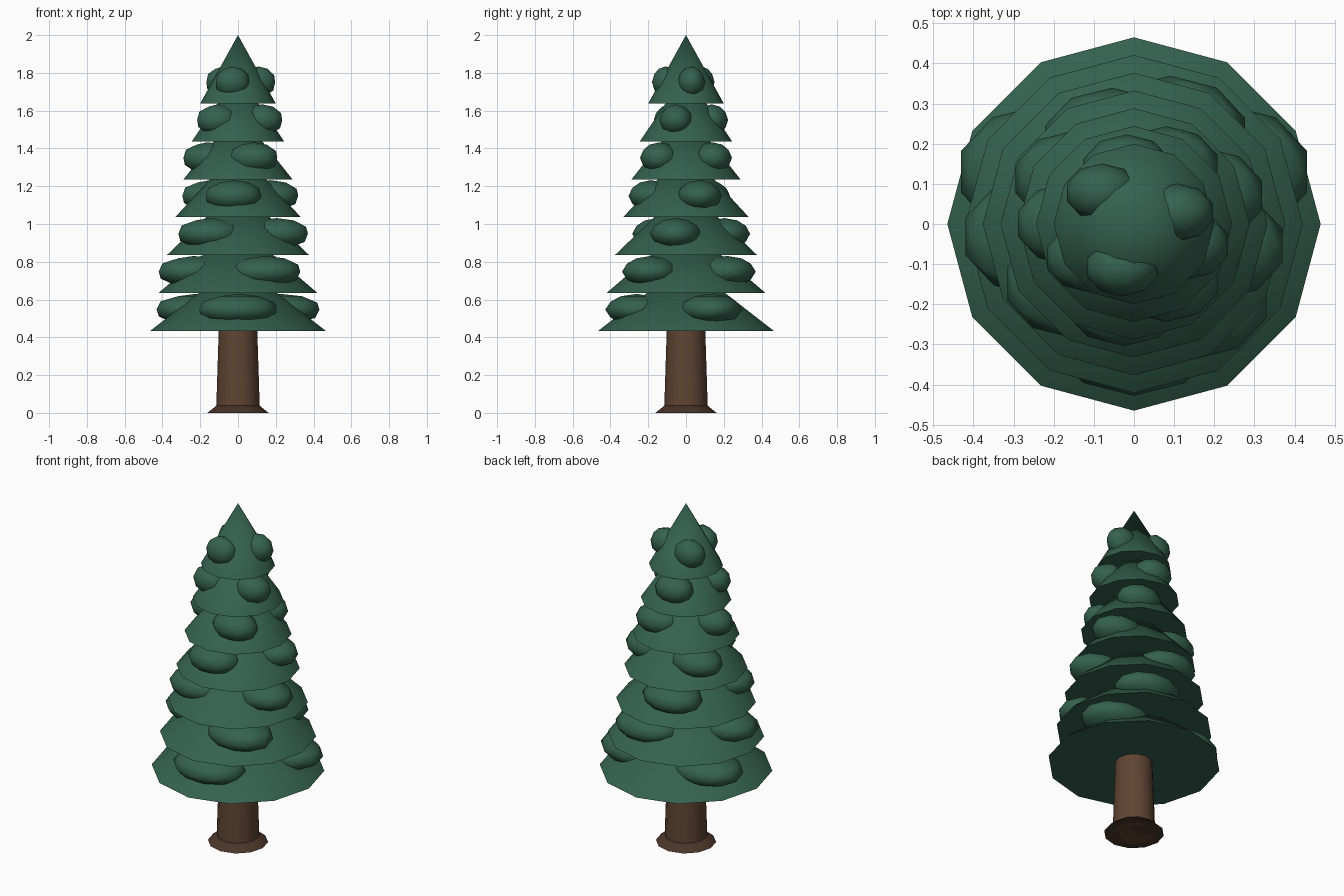
import bpy
from math import radians, cos, sin

if "Cube" in bpy.data.objects:
    bpy.data.objects.remove(bpy.data.objects["Cube"])


def material(name, rgb):
    m = bpy.data.materials.new(name)
    m.diffuse_color = (*rgb, 1)
    m.use_nodes = True
    m.node_tree.nodes["Principled BSDF"].inputs["Base Color"].default_value = m.diffuse_color
    return m


green = material("needles", (0.035, 0.12, 0.08))
bark = material("bark", (0.115, 0.058, 0.032))
dark_bark = material("dark_bark", (0.07, 0.036, 0.022))


def finish(name, mat, angle=40):
    ob = bpy.context.object
    ob.name = name
    ob.data.materials.append(mat)
    bpy.ops.object.shade_smooth_by_angle(angle=radians(angle))


def cone(name, mat, r1, r2, z0, z1):
    bpy.ops.mesh.primitive_cone_add(vertices=12, radius1=r1, radius2=r2,
                                    depth=z1 - z0, location=(0, 0, (z0 + z1) / 2))
    finish(name, mat)


# Trunk and flared foot
cone("trunk", bark, 0.116, 0.10, 0.0, 0.5)
cone("trunk_foot", dark_bark, 0.162, 0.115, 0.0, 0.038)

# Seven overlapping skirts, each with three foliage clumps turned a bit per tier
TIERS, HEIGHT = 7, 0.362
for i in range(TIERS):
    z = 0.434 + i * 0.2007
    r = 0.465 - i * 0.0442
    cone(f"branch_tier_{i + 1}", green, r, 0, z, z + HEIGHT)
    for k in range(3):
        a = radians(30 + 37.5 * i + 120 * k)
        d = 0.56 * r
        bpy.ops.mesh.primitive_ico_sphere_add(subdivisions=2, radius=1,
                                              location=(d * cos(a), d * sin(a), z + 0.113))
        bpy.context.object.scale = (0.465 * r, 0.36 * r, 0.083)
        bpy.ops.object.transform_apply(location=False, rotation=False, scale=True)
        finish(f"foliage_clump_{i + 1}_{k + 1}", green, 80)
